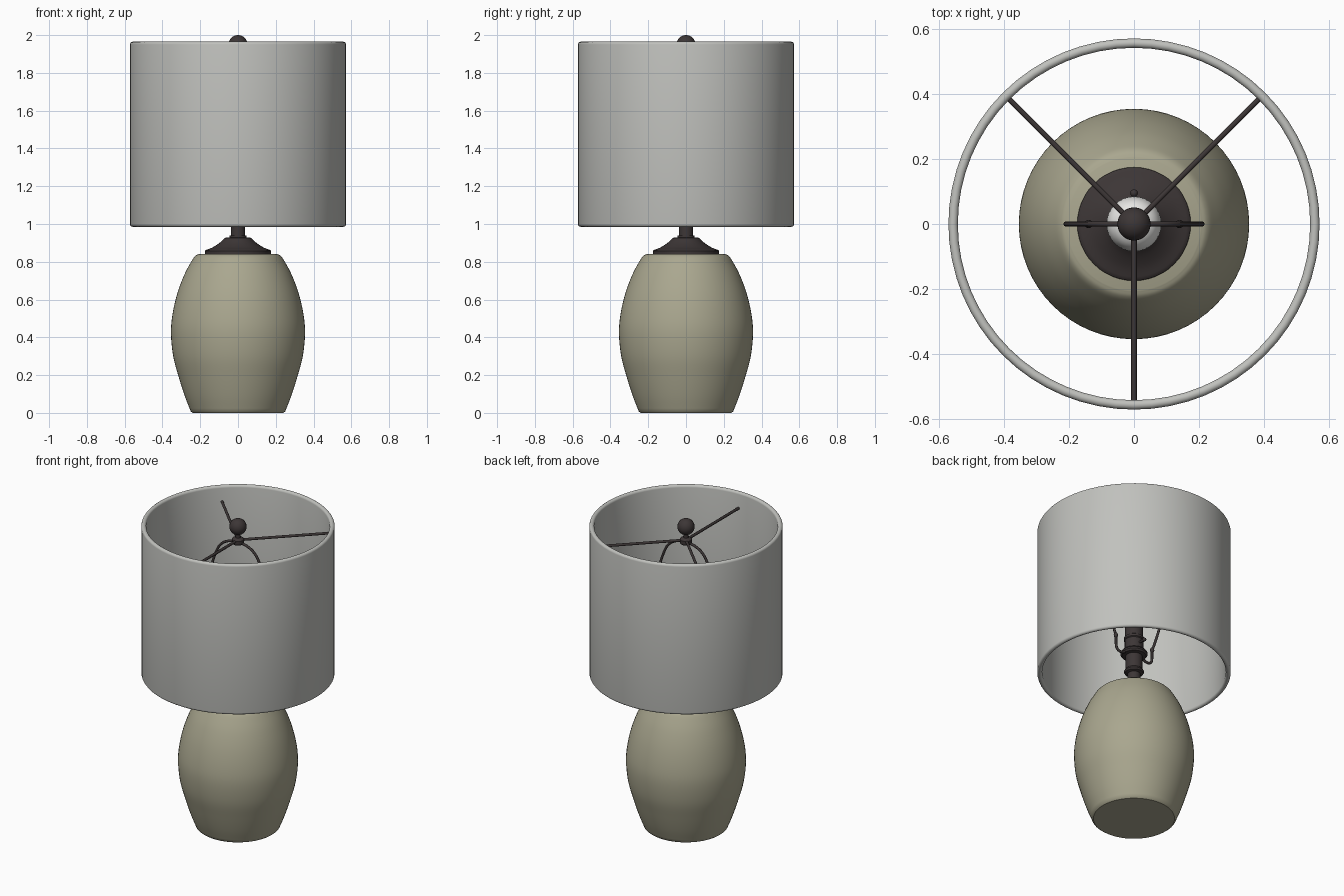
import bpy, math
from mathutils import Vector

if "Cube" in bpy.data.objects:
    bpy.data.objects.remove(bpy.data.objects["Cube"])


def material(name, rgb):
    m = bpy.data.materials.new(name)
    m.diffuse_color = (*rgb, 1)
    m.use_nodes = True
    m.node_tree.nodes["Principled BSDF"].inputs["Base Color"].default_value = m.diffuse_color
    return m


CERAMIC = material("olive ceramic", (0.40, 0.385, 0.275))
FABRIC = material("pale grey fabric", (0.53, 0.535, 0.51))
METAL = material("dark bronze", (0.046, 0.037, 0.037))
GLASS = material("white bulb glass", (0.80, 0.80, 0.78))


def smooth_path(pts, n=5):
    """Catmull-Rom interpolation through the points."""
    p = [Vector(q) for q in pts]
    p = [2 * p[0] - p[1]] + p + [2 * p[-1] - p[-2]]
    out = []
    for i in range(1, len(p) - 2):
        a, b, c, d = p[i - 1:i + 3]
        for k in range(n):
            t = k / n
            out.append(0.5 * (2 * b + (c - a) * t + (2 * a - 5 * b + 4 * c - d) * t * t
                              + (3 * b - a - 3 * c + d) * t ** 3))
    return out + [p[-2]]


def shade_smooth(ob, angle=35):
    bpy.ops.object.select_all(action='DESELECT')
    ob.select_set(True)
    bpy.context.view_layer.objects.active = ob
    bpy.ops.object.shade_smooth_by_angle(angle=math.radians(angle))


def lathe(name, profile, mat, seg=48, closed=False, angle=35):
    """Revolve (radius, z) points, listed bottom to top, around z."""
    verts, rings, faces = [], [], []
    for r, z in profile:
        if r < 1e-5:
            rings.append([len(verts)] * seg)
            verts.append((0, 0, z))
        else:
            rings.append(list(range(len(verts), len(verts) + seg)))
            verts += [(r * math.cos(2 * math.pi * i / seg),
                       r * math.sin(2 * math.pi * i / seg), z) for i in range(seg)]
    pairs = list(zip(rings, rings[1:])) + ([(rings[-1], rings[0])] if closed else [])
    for a, b in pairs:
        for i in range(seg):
            j = (i + 1) % seg
            f = list(dict.fromkeys((a[i], a[j], b[j], b[i])))
            if len(f) > 2:
                faces.append(f)
    me = bpy.data.meshes.new(name)
    me.from_pydata(verts, [], faces)
    me.materials.append(mat)
    ob = bpy.data.objects.new(name, me)
    bpy.context.collection.objects.link(ob)
    shade_smooth(ob, angle)
    return ob


def tube(name, pts, radius, mat):
    cu = bpy.data.curves.new(name, 'CURVE')
    cu.dimensions = '3D'
    cu.bevel_depth = radius
    cu.bevel_resolution = 2
    cu.use_fill_caps = True
    sp = cu.splines.new('POLY')
    sp.points.add(len(pts) - 1)
    for s, p in zip(sp.points, pts):
        s.co = (*p, 1)
    cu.materials.append(mat)
    ob = bpy.data.objects.new(name, cu)
    bpy.context.collection.objects.link(ob)
    bpy.ops.object.select_all(action='DESELECT')
    ob.select_set(True)
    bpy.context.view_layer.objects.active = ob
    bpy.ops.object.convert(target='MESH')
    shade_smooth(bpy.context.view_layer.objects.active, 50)


def ball(name, loc, r, mat, seg=24, scale=(1, 1, 1)):
    bpy.ops.mesh.primitive_uv_sphere_add(segments=seg, ring_count=seg // 2, radius=r, location=loc)
    ob = bpy.context.object
    ob.name = name
    ob.scale = scale
    ob.data.materials.append(mat)
    shade_smooth(ob, 60)


# Ceramic body
side = smooth_path([(0.25, 0.008), (0.282, 0.09), (0.314, 0.19), (0.343, 0.30), (0.355, 0.42),
                    (0.347, 0.52), (0.322, 0.63), (0.285, 0.73), (0.245, 0.805), (0.225, 0.832),
                    (0.205, 0.842)])
lathe("ceramic_body", [(0, 0), (0.24, 0)] + [tuple(p) for p in side] + [(0, 0.843)],
      CERAMIC, 64)

# Flared metal cap on the body
flare = smooth_path([(0.172, 0.862), (0.135, 0.876), (0.10, 0.898), (0.075, 0.921)], 4)
lathe("metal_cap", [(0, 0.841), (0.175, 0.841), (0.175, 0.858)] + [tuple(p) for p in flare]
      + [(0.068, 0.927), (0.045, 0.929), (0.045, 0.938), (0, 0.938)], METAL)

# Neck, socket with its collars
lathe("neck_and_socket", [(0, 0.93), (0.038, 0.93), (0.038, 0.985), (0.055, 0.99), (0.06, 1.0),
                          (0.055, 1.01), (0.05, 1.015), (0.05, 1.105), (0.072, 1.108),
                          (0.08, 1.118), (0.08, 1.128), (0.072, 1.138), (0.055, 1.142),
                          (0.055, 1.21), (0.06, 1.215), (0.06, 1.23), (0.053, 1.235),
                          (0.053, 1.32), (0, 1.32)], METAL, 32)

# Switch key at the back of the socket
tube("switch_stem", [(0, 0.04, 1.18), (0, 0.095, 1.18)], 0.007, METAL)
ball("switch_knob", (0, 0.095, 1.18), 0.012, METAL, 12)

# Light bulb
bulb = smooth_path([(0.04, 1.31), (0.045, 1.35), (0.07, 1.42), (0.085, 1.49), (0.075, 1.545),
                    (0.045, 1.575), (0, 1.585)], 4)
lathe("light_bulb", [(0, 1.31)] + [(max(p[0], 0), p[1]) for p in bulb], GLASS, 32)

# Harp wire, saddle arms and their sleeves, mirrored left and right
half = [(0.14, 1.20), (0.165, 1.27), (0.2, 1.39), (0.21, 1.50), (0.197, 1.62),
        (0.155, 1.75), (0.115, 1.81), (0.06, 1.84)]
path = half + [(0, 1.846)] + [(-x, z) for x, z in reversed(half)]
tube("harp_wire", [(p[0], 0, p[1]) for p in smooth_path(path)], 0.008, METAL)
for s, label in ((-1, "left"), (1, "right")):
    arm = smooth_path([(0.06, 1.12), (0.09, 1.103), (0.12, 1.105), (0.137, 1.13), (0.14, 1.21)])
    tube(label + "_saddle_arm", [(s * p[0], 0, p[1]) for p in arm], 0.008, METAL)
    ball(label + "_harp_sleeve", (s * 0.14, 0, 1.2), 0.013, METAL, 12, (1, 1, 1.5))

# Drum shade with rounded rims
R, t, z0, z1 = 0.5575, 0.0145, 0.985, 1.965
rim = [(R + t * math.cos(math.pi * k / 8), math.sin(math.pi * k / 8) * t) for k in range(9)]
prof = [(r, z1 - t + h) for r, h in rim] + [(r, z0 + t - h) for r, h in reversed(rim)]
lathe("drum_shade", list(reversed(prof))[::-1], FABRIC, 64, closed=True, angle=50)

# Three spokes, hub and ball finial
for i, a in enumerate((45, 135, 270)):
    c, s = math.cos(math.radians(a)), math.sin(math.radians(a))
    tube(f"shade_spoke_{i + 1}", [(0, 0, 1.862), (c * 0.55, s * 0.55, 1.862)], 0.0085, METAL)
lathe("spoke_hub", [(0, 1.838), (0.03, 1.838), (0.036, 1.845), (0.036, 1.868), (0.03, 1.875),
                    (0.016, 1.88), (0.016, 1.91), (0, 1.91)], METAL, 24)
ball("ball_finial", (0, 0, 1.949), 0.051, METAL, 32)

# Make every face point outwards
for ob in bpy.data.objects:
    if ob.type == 'MESH':
        bpy.ops.object.select_all(action='DESELECT')
        ob.select_set(True)
        bpy.context.view_layer.objects.active = ob
        bpy.ops.object.mode_set(mode='EDIT')
        bpy.ops.mesh.select_all(action='SELECT')
        bpy.ops.mesh.normals_make_consistent(inside=False)
        bpy.ops.object.mode_set(mode='OBJECT')
